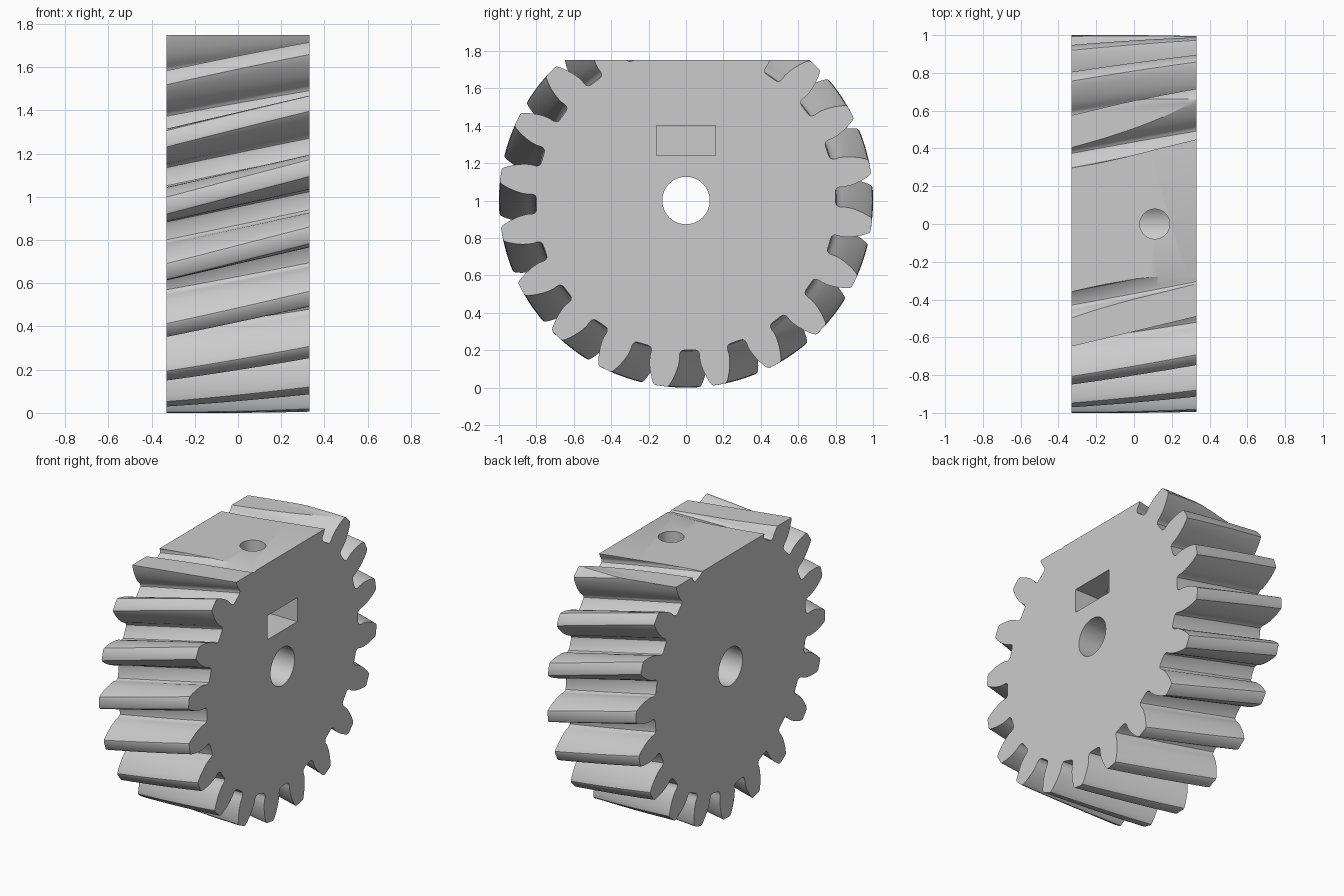
import bpy, bmesh
from math import cos, sin, pi, radians
from mathutils import Matrix

cube = bpy.data.objects.get("Cube")
if cube:
    bpy.data.objects.remove(cube)

TEETH, HALF, AXIS_Z = 20, 0.33, 1.0
TWIST = radians(10)
PHASE = radians(1.3)      # gap centre on the +x face
LAYERS = 16

grey = bpy.data.materials.new("light_grey")
grey.use_nodes = True
colour = (0.6, 0.6, 0.6, 1)
grey.diffuse_color = colour
grey.node_tree.nodes["Principled BSDF"].inputs["Base Color"].default_value = colour


def make_object(name, bm):
    bmesh.ops.recalc_face_normals(bm, faces=bm.faces)
    mesh = bpy.data.meshes.new(name)
    bm.to_mesh(mesh)
    bm.free()
    mesh.materials.append(grey)
    obj = bpy.data.objects.new(name, mesh)
    bpy.context.collection.objects.link(obj)
    return obj


# One half of a tooth gap: (radius, half width), from the root to the tip
half_gap = [(0.80, 0.028), (0.804, 0.042), (0.815, 0.051), (0.83, 0.054),
            (0.85, 0.054), (0.88, 0.060), (0.91, 0.070), (0.94, 0.083),
            (0.965, 0.096), (0.985, 0.108), (0.996, 0.117), (1.0, 0.128)]
gap = [(r, -w / r) for r, w in reversed(half_gap)] + [(r, w / r) for r, w in half_gap]
profile = [(r, a + PHASE + 2 * pi * k / TEETH) for k in range(TEETH) for r, a in gap]

# Helical gear body: the profile turned step by step along x
bm = bmesh.new()
rings = []
for i in range(LAYERS + 1):
    t = i / LAYERS
    turn = TWIST * (1 - t)
    rings.append([bm.verts.new((-HALF + 2 * HALF * t, r * cos(a + turn),
                                AXIS_Z + r * sin(a + turn))) for r, a in profile])
for low, high in zip(rings, rings[1:]):
    for j in range(len(profile)):
        k = (j + 1) % len(profile)
        bm.faces.new((low[j], low[k], high[k], high[j]))
bm.faces.new(rings[0])
bm.faces.new(rings[-1])
gear = make_object("helical_gear", bm)


def box(name, size, centre):
    bm = bmesh.new()
    bmesh.ops.create_cube(bm, size=1, matrix=Matrix.Translation(centre) @ Matrix.Diagonal((*size, 1)))
    return make_object(name, bm)


def cylinder(name, radius, depth, matrix):
    bm = bmesh.new()
    bmesh.ops.create_cone(bm, cap_ends=True, segments=48, radius1=radius,
                          radius2=radius, depth=depth, matrix=matrix)
    return make_object(name, bm)


# Flat top, shaft bore, nut pocket and set screw hole
cutters = [
    box("flat_cutter", (2, 3, 1), (0, 0, 2.25)),
    cylinder("bore_cutter", 0.127, 2,
             Matrix.Translation((0, 0, AXIS_Z)) @ Matrix.Rotation(pi / 2, 4, "Y")),
    box("nut_pocket_cutter", (0.6, 0.315, 0.16), (0.25, 0, 1.32)),
    cylinder("screw_hole_cutter", 0.079, 0.95, Matrix.Translation((0.11, 0, 1.475))),
]
bpy.context.view_layer.objects.active = gear
for cutter in cutters:
    cutter.hide_render = True
    mod = gear.modifiers.new("cut", "BOOLEAN")
    mod.operation = "DIFFERENCE"
    mod.solver = "EXACT"
    mod.object = cutter
    bpy.ops.object.modifier_apply(modifier=mod.name)
    bpy.data.objects.remove(cutter)

# Smooth flanks with sharp rims
bpy.ops.object.select_all(action="DESELECT")
gear.select_set(True)
bpy.ops.object.shade_smooth_by_angle(angle=radians(30))
